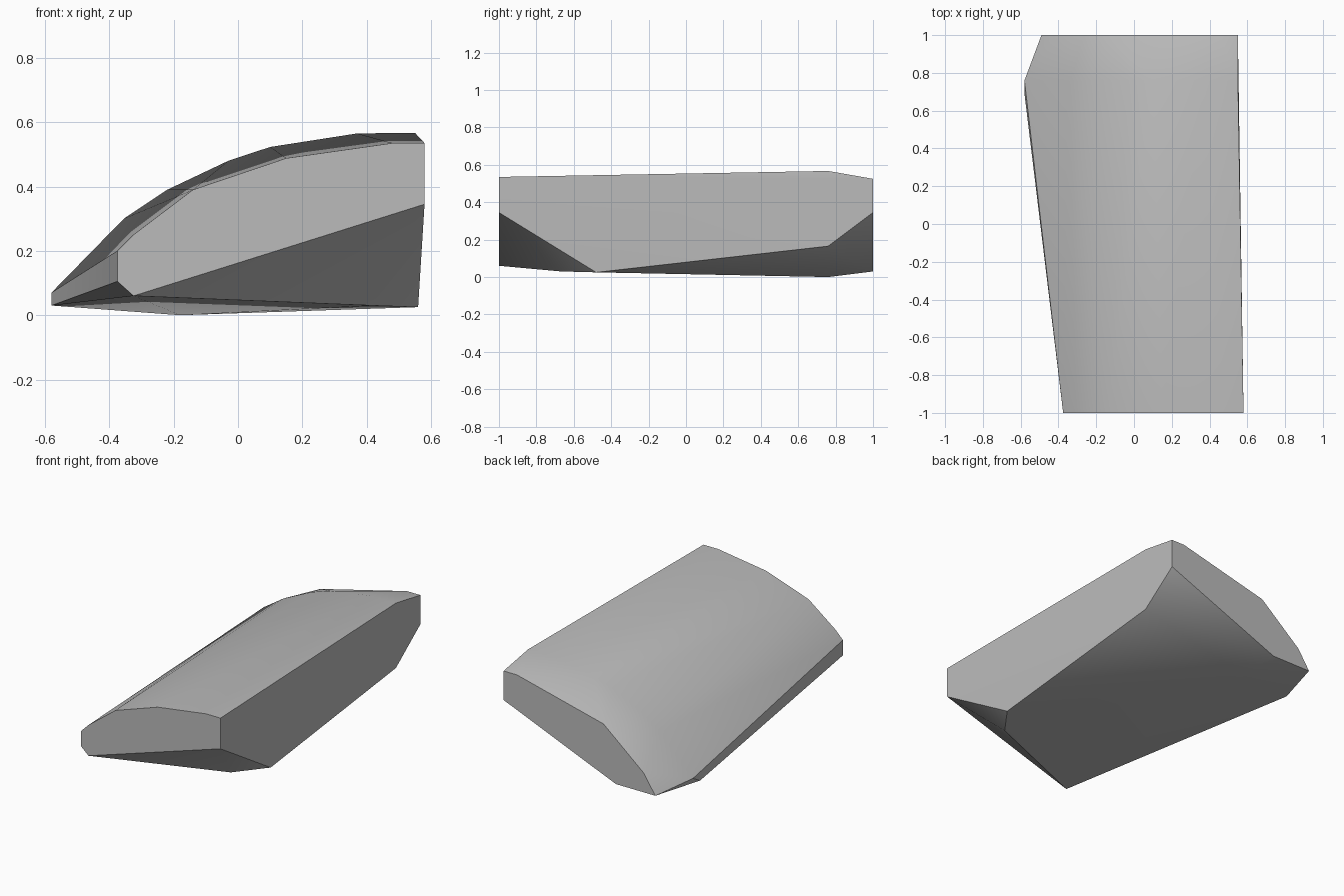
import bpy
import bmesh

# Remove the default object
default_object = bpy.data.objects.get("Cube")
if default_object is not None:
    bpy.data.objects.remove(default_object, do_unlink=True)


def make_material(name, colour):
    material = bpy.data.materials.new(name)
    material.use_nodes = True
    material.diffuse_color = colour
    shader = material.node_tree.nodes.get("Principled BSDF")
    shader.inputs["Base Color"].default_value = colour
    return material


def add_section(mesh, y, outline):
    """Add the corners of one cross-section, given as (x, z) pairs."""
    for x, z in outline:
        mesh.verts.new((x, y, z))


def build_hull_object(name, sections, corners, material):
    """Wrap a tight faceted skin around cross-sections and loose corners."""
    shape = bmesh.new()
    for y, outline in sections:
        add_section(shape, y, outline)
    for corner in corners:
        shape.verts.new(corner)
    hull = bmesh.ops.convex_hull(shape, input=shape.verts[:])
    unused = set(hull["geom_interior"]) | set(hull["geom_unused"])
    loose = [item for item in unused if isinstance(item, bmesh.types.BMVert) and item.is_valid]
    bmesh.ops.delete(shape, geom=loose, context="VERTS")
    # Merge the triangles of the flat cut faces
    bmesh.ops.dissolve_limit(shape, angle_limit=0.02, verts=shape.verts[:], edges=shape.edges[:])
    bmesh.ops.recalc_face_normals(shape, faces=shape.faces[:])

    mesh = bpy.data.meshes.new(name)
    shape.to_mesh(mesh)
    shape.free()
    mesh.materials.append(material)
    result = bpy.data.objects.new(name, mesh)
    bpy.context.collection.objects.link(result)
    return result


# Flat front cut of the slab
front_cut = [(-.375, .105), (-.375, .2), (-.325, .25), (-.14, .39), (.15, .488),
             (.48, .535), (.58, .535), (.58, .345), (-.325, .06)]

# Rounded shoulder, where the top is highest before it slopes to the back
shoulder = [(-.58, .07), (-.355, .3), (-.22, .39), (-.03, .48), (.1, .523),
            (.37, .565), (.55, .567), (.55, .165), (-.18, 0)]

# Flat back cut of the slab
back_cut = [(.55, .525), (.458, .525), (-.135, .38), (-.41, .15),
            (-.49, .03), (-.22, .03), (.55, .345)]

# Chipped corners of the underside
underside_corners = [(-.58, .69, .03), (.42, -.67, .03), (.56, -.48, .025)]

stone_grey = make_material("stone grey", (.5, .5, .5, 1))
rock_slab = build_hull_object(
    "rock_slab",
    [(-1, front_cut), (.76, shoulder), (1, back_cut)],
    underside_corners,
    stone_grey,
)

# Soft shading over the curved top, crisp edges around the cuts
bpy.ops.object.select_all(action="DESELECT")
rock_slab.select_set(True)
bpy.context.view_layer.objects.active = rock_slab
bpy.ops.object.shade_smooth_by_angle(angle=.55)
